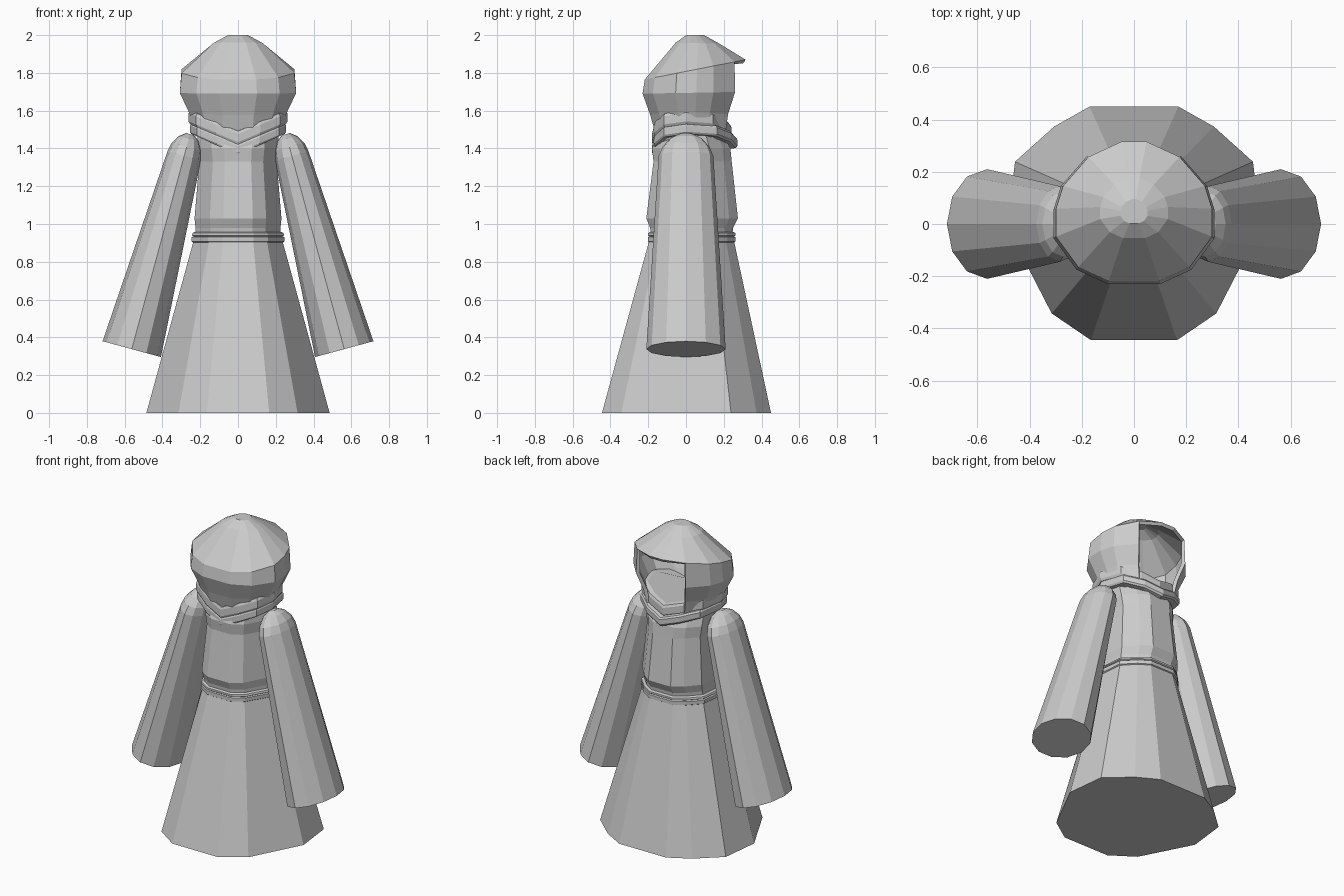
import bpy, bmesh, math
from mathutils import Vector

if "Cube" in bpy.data.objects:
    bpy.data.objects.remove(bpy.data.objects["Cube"])

cloth = bpy.data.materials.new("grey_cloth")
cloth.diffuse_color = (0.6, 0.6, 0.6, 1)
cloth.use_nodes = True
cloth.node_tree.nodes["Principled BSDF"].inputs["Base Color"].default_value = cloth.diffuse_color


def loft(name, rings, caps=True, skip=None):
    """Skin a stack of equal-length rings; skip(row, col) leaves openings."""
    bm = bmesh.new()
    vs = [[bm.verts.new(p) for p in r] for r in rings]
    n = len(rings[0])
    for i in range(len(vs) - 1):
        for j in range(n):
            if skip and skip(i, j):
                continue
            k = (j + 1) % n
            bm.faces.new((vs[i][j], vs[i][k], vs[i + 1][k], vs[i + 1][j]))
    if caps:
        bm.faces.new(vs[-1])
    bm.faces.new(vs[0][::-1])
    loose = [v for v in bm.verts if not v.link_faces]
    bmesh.ops.delete(bm, geom=loose, context='VERTS')
    bmesh.ops.recalc_face_normals(bm, faces=bm.faces)
    me = bpy.data.meshes.new(name)
    bm.to_mesh(me)
    bm.free()
    me.materials.append(cloth)
    ob = bpy.data.objects.new(name, me)
    bpy.context.collection.objects.link(ob)
    return ob


def mirrored(half):
    """Close a half outline (x >= 0) across x = 0."""
    return half + [(-x, y) for x, y in reversed(half) if x > 1e-6]


def ring(outline, rx, yb, yf, z, dip_b=0, dip_f=0):
    """Scale a unit outline; dips lower the ring towards x = 0."""
    pts = []
    for x, y in outline:
        dip = (dip_b if y < 0 else dip_f) * (1 - abs(x))
        pts.append((x * rx, y * (yf if y > 0 else -yb), z - dip))
    return pts


BODY = mirrored([(.34, -1), (.65, -.77), (1, -.03), (.94, .53), (.63, .83), (.35, 1)])
NECK = mirrored([(0, -1), (.45, -.93), (.85, -.65), (1, 0), (.85, .6), (.45, .88), (0, 1)])

# Robe: skirt, belt and torso
loft("skirt", [ring(BODY, .485, -.445, .45, 0), ring(BODY, .23, -.19, .25, .93)])
loft("belt", [ring(BODY, *r) for r in (
    (.235, -.19, .25, .900), (.245, -.20, .262, .907), (.245, -.20, .262, .930),
    (.236, -.194, .255, .935), (.245, -.20, .262, .940), (.24, -.20, .262, .952),
    (.23, -.19, .25, .958))])
loft("torso", [ring(BODY, *r) for r in (
    (.225, -.185, .245, .94), (.225, -.19, .25, .98), (.23, -.21, .275, 1.03),
    (.205, -.172, .242, 1.33), (.215, -.18, .235, 1.40), (.215, -.155, .20, 1.47))])

# Two rolled collar bands that dip at the front and back
for name, z, h, rx, yb, yf in (("upper_collar", 1.565, .036, .262, -.18, .24),
                               ("lower_collar", 1.505, .028, .255, -.18, .272)):
    loft(name, [ring(NECK, rx * s, yb * s, yf * s, z + d * h, .11, .075)
                for s, d in ((.86, -1.1), (.97, -1), (1, -.6), (1, .6), (.97, 1), (.86, 1.1))])

# Hood: tilted rings with an open face on the +y side
HOOD = mirrored([(.10, -.225), (.22, -.17), (.308, -.05), (.308, .06),
                 (.28, .15), (.18, .265), (.05, .325)])
rows = []
for s, cy, zb, zf, dip in ((.17, .04, 2.0, 2.0, 0), (.42, .04, 1.96, 1.955, 0),
                           (.97, 0, 1.765, 1.87, 0), (1, -.005, 1.69, 1.70, 0),
                           (.84, 0, 1.59, 1.59, .02), (.76, .01, 1.53, 1.53, .08)):
    rows.append([(x * s, y * s + cy,
                  zb + (zf - zb) * (y + .225) / .55 - dip * (1 - abs(x) / .308))
                 for x, y in HOOD])
hood = loft("hood", rows, caps=False, skip=lambda i, j: i >= 2 and j in (5, 6, 7))
shell = hood.modifiers.new("thickness", 'SOLIDIFY')
shell.thickness = .022
shell.offset = -1

# Sleeves: flaring twelve-sided tubes with rounded shoulders
shoulder, cuff = Vector((.285, 0, 1.36)), Vector((.5625, 0, .3375))
axis = (cuff - shoulder).normalized()
side = Vector((-axis.z, 0, axis.x))
for name, sx in (("right_sleeve", 1), ("left_sleeve", -1)):
    rings = []
    for c, a, b in ((cuff, .16, .21), (shoulder, .092, .145),
                    (shoulder - axis * .05, .082, .125),
                    (shoulder - axis * .095, .055, .085),
                    (shoulder - axis * .12, .022, .035)):
        loop = []
        for k in range(12):
            t = math.tau * k / 12
            p = c + side * a * math.cos(t) + Vector((0, b * math.sin(t), 0))
            loop.append((p.x * sx, p.y, p.z))
        rings.append(loop)
    loft(name, rings)
